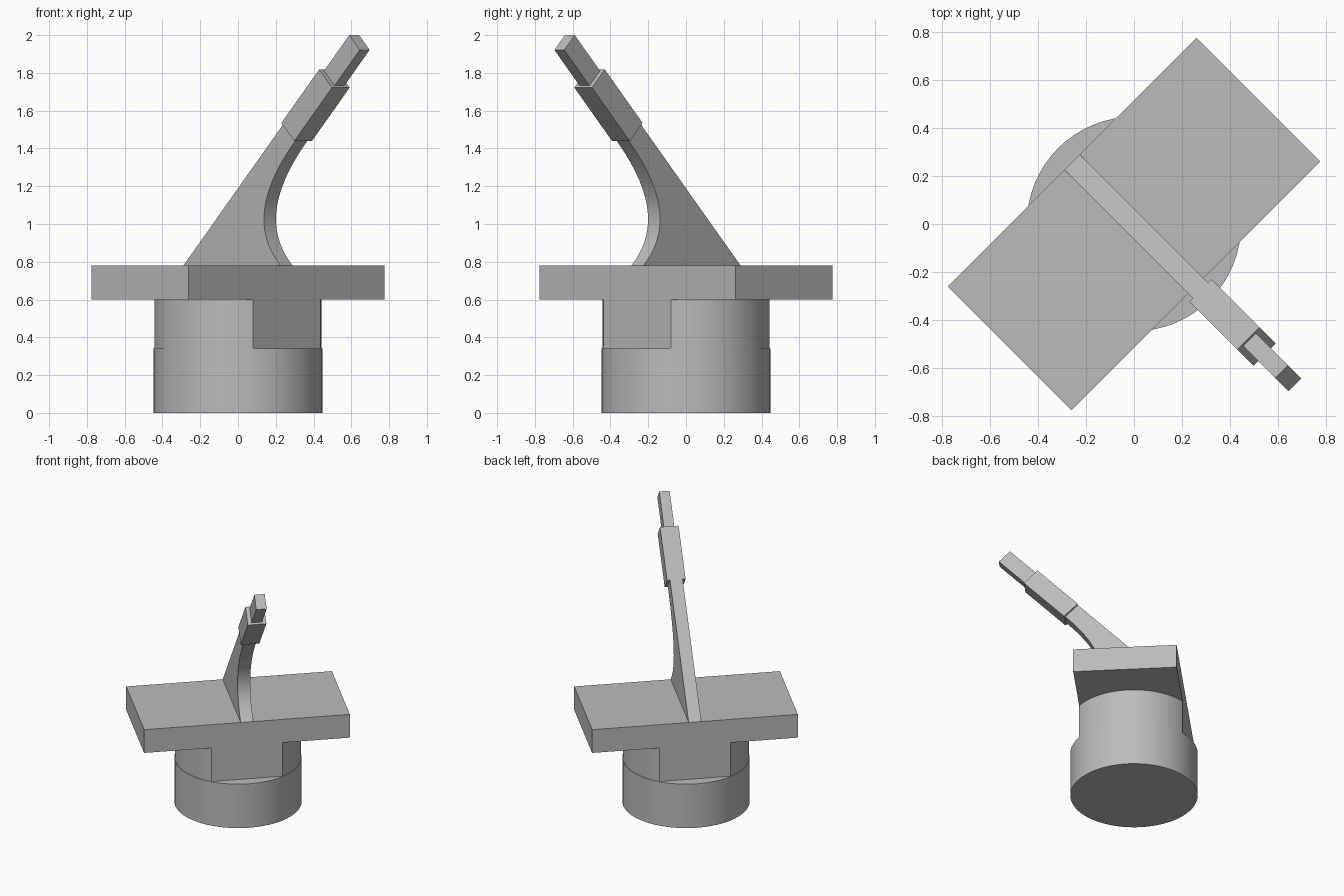
import bpy, bmesh, math
from mathutils import Matrix, Vector

cube = bpy.data.objects.get("Cube")
if cube:
    bpy.data.objects.remove(cube, do_unlink=True)

GREY = (0.5, 0.5, 0.5, 1.0)
mat = bpy.data.materials.new("plain grey")
mat.use_nodes = True
mat.diffuse_color = GREY
mat.node_tree.nodes["Principled BSDF"].inputs["Base Color"].default_value = GREY

TURN = Matrix.Rotation(math.radians(-45), 4, 'Z')  # whole model is turned about z
HALF = 0.364     # half depth of the plate and of the flats below it
PLATE_Z = 0.78   # top of the plate


def finish(name, bm, smooth=False):
    bmesh.ops.recalc_face_normals(bm, faces=bm.faces)
    bm.transform(TURN)
    mesh = bpy.data.meshes.new(name)
    bm.to_mesh(mesh)
    bm.free()
    mesh.materials.append(mat)
    ob = bpy.data.objects.new(name, mesh)
    bpy.context.collection.objects.link(ob)
    if smooth:
        bpy.ops.object.select_all(action='DESELECT')
        ob.select_set(True)
        bpy.context.view_layer.objects.active = ob
        bpy.ops.object.shade_smooth_by_angle(angle=math.radians(30))
    return ob


def drum(name, radius, z0, z1, flats=None):
    bm = bmesh.new()
    bmesh.ops.create_cone(bm, cap_ends=True, segments=64, radius1=radius, radius2=radius,
                          depth=z1 - z0, matrix=Matrix.Translation((0, 0, (z0 + z1) / 2)))
    if flats:
        for side in (-1, 1):
            geom = bm.verts[:] + bm.edges[:] + bm.faces[:]
            cut = bmesh.ops.bisect_plane(bm, geom=geom, plane_co=(side * flats, 0, 0),
                                         plane_no=(side, 0, 0), clear_outer=True)
            edges = [e for e in cut["geom_cut"] if isinstance(e, bmesh.types.BMEdge)]
            bmesh.ops.holes_fill(bm, edges=edges)
    return finish(name, bm, True)


def slab(name, profile, half_width, smooth=False):
    """Extrude a side profile of (x, z) points across the width."""
    bm = bmesh.new()
    face = bm.faces.new([bm.verts.new((x, -half_width, z)) for x, z in profile])
    out = bmesh.ops.extrude_face_region(bm, geom=[face])
    verts = [v for v in out["geom"] if isinstance(v, bmesh.types.BMVert)]
    bmesh.ops.translate(bm, verts=verts, vec=(0, 2 * half_width, 0))
    return finish(name, bm, smooth)


def slanted_bar(name, start, end, back, front, half_width):
    """Bar sloping at 45 degrees: start/end are x + z, back/front are x - z."""
    corners = [(start, back), (end, back), (end, front), (start, front)]
    slab(name, [((s + d) / 2, (s - d) / 2) for s, d in corners], half_width)


# Round base and the narrower neck with two flats
drum("base_drum", 0.447, 0.0, 0.34)
drum("neck_drum", 0.443, 0.34, 0.60, HALF)

# Rectangular plate
slab("plate", [(-HALF, 0.60), (HALF, 0.60), (HALF, PLATE_Z), (-HALF, PLATE_Z)], 0.733)

# Leaning fin with a concave front edge
curve = [Vector(p) for p in ((HALF, PLATE_Z), (0.20, 0.93), (0.16, 1.13), (0.48, 1.446))]
STEPS = 24
front_edge = []
for i in range(STEPS + 1):
    t = i / STEPS
    p = sum((math.comb(3, k) * t ** k * (1 - t) ** (3 - k) * c for k, c in enumerate(curve)),
            Vector((0, 0)))
    front_edge.append((p.x, p.y))
slab("fin", [(-HALF, PLATE_Z)] + front_edge + [(0.391, 1.535)], 0.045, True)

# Thick collar and the tip bar that leaves it
slanted_bar("collar", 1.926, 2.492, -1.144, -0.952, 0.066)
slanted_bar("tip_bar", 2.45, 2.87, -1.13, -0.973, 0.037)
